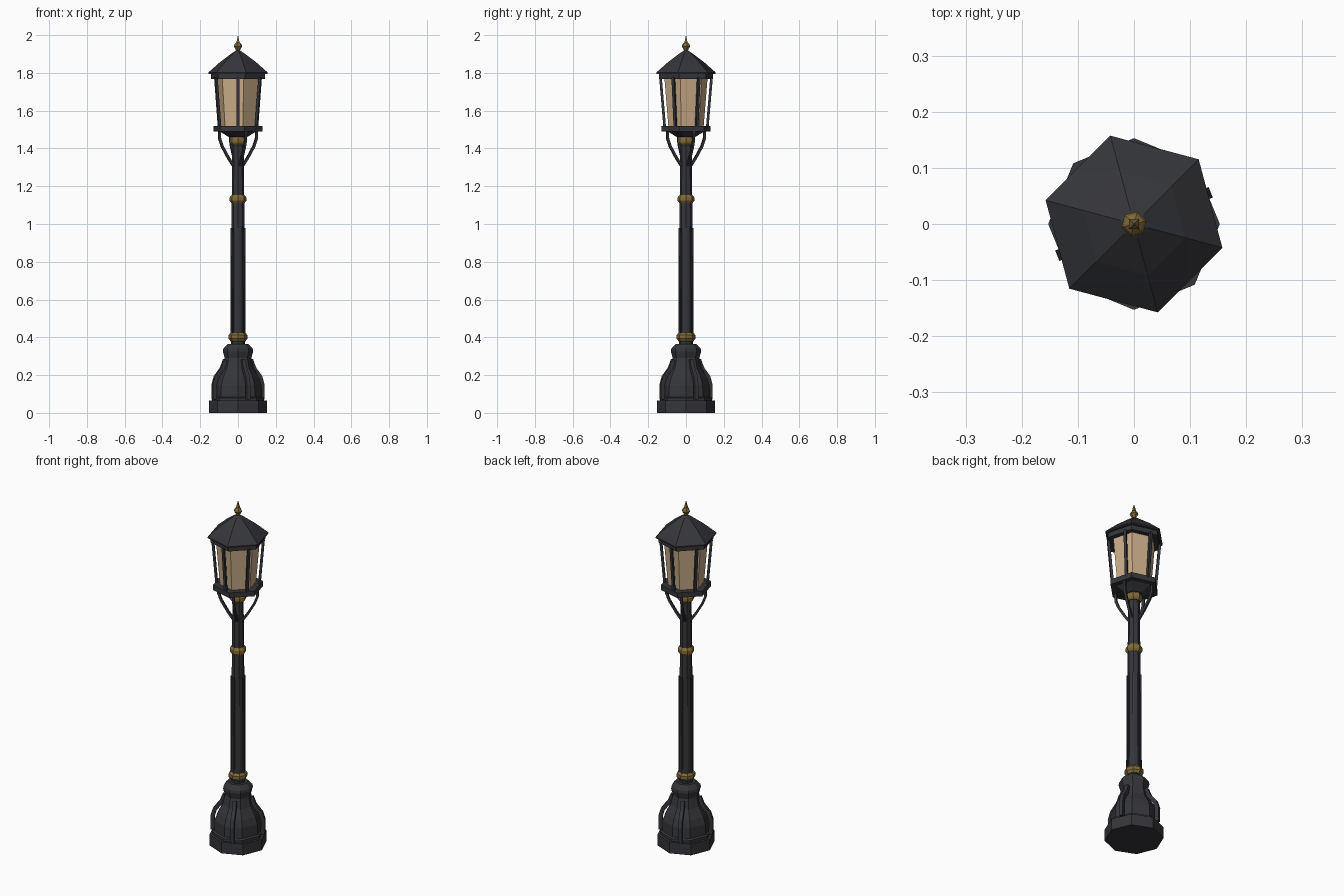
import bpy, bmesh
from math import sin, cos, radians, tau

cube = bpy.data.objects.get("Cube")
if cube:
    bpy.data.objects.remove(cube, do_unlink=True)


def material(name, rgb, roughness=0.6):
    m = bpy.data.materials.new(name)
    m.use_nodes = True
    m.diffuse_color = (*rgb, 1)
    shader = m.node_tree.nodes["Principled BSDF"]
    shader.inputs["Base Color"].default_value = (*rgb, 1)
    shader.inputs["Roughness"].default_value = roughness
    return m


IRON = material("dark iron", (0.036, 0.037, 0.043))
BRASS = material("aged brass", (0.23, 0.15, 0.04))
GLASS = material("warm glass", (0.60, 0.42, 0.25))


def finish(name, bm, mat):
    bmesh.ops.recalc_face_normals(bm, faces=bm.faces)
    mesh = bpy.data.meshes.new(name)
    bm.to_mesh(mesh)
    bm.free()
    mesh.materials.append(mat)
    ob = bpy.data.objects.new(name, mesh)
    bpy.context.collection.objects.link(ob)
    return ob


def lathe(name, profile, sides, mat, turn=0):
    """Faceted solid from (radius, height) pairs, listed bottom to top."""
    bm = bmesh.new()
    rings = []
    for r, z in profile:
        angles = [radians(turn) + tau * i / sides for i in range(sides)]
        rings.append([bm.verts.new((r * cos(a), r * sin(a), z)) for a in angles])
    for low, high in zip(rings, rings[1:]):
        for i in range(sides):
            j = (i + 1) % sides
            bm.faces.new((low[i], low[j], high[j], high[i]))
    bm.faces.new(rings[0])
    bm.faces.new(rings[-1])
    return finish(name, bm, mat)


def bars(name, path, width, depth, count, turn, mat):
    """Square bars swept along a (radius, height) path, repeated around the axis."""
    bm = bmesh.new()
    for k in range(count):
        a = radians(turn) + tau * k / count
        rings = []
        for i, (r, z) in enumerate(path):
            r0, z0 = path[max(i - 1, 0)]
            r1, z1 = path[min(i + 1, len(path) - 1)]
            length = ((r1 - r0) ** 2 + (z1 - z0) ** 2) ** 0.5
            nr, nz = (z1 - z0) / length, (r0 - r1) / length
            ring = []
            for s, d in ((-1, -1), (1, -1), (1, 1), (-1, 1)):
                rr, side = r + nr * d * depth / 2, s * width / 2
                ring.append(bm.verts.new((rr * cos(a) - side * sin(a),
                                          rr * sin(a) + side * cos(a),
                                          z + nz * d * depth / 2)))
            rings.append(ring)
        for low, high in zip(rings, rings[1:]):
            for i in range(4):
                j = (i + 1) % 4
                bm.faces.new((low[i], low[j], high[j], high[i]))
        bm.faces.new(rings[0])
        bm.faces.new(rings[-1])
    return finish(name, bm, mat)


def collar(name, z, height, radius):
    h = height / 2
    lathe(name, [(radius * 0.78, z - h), (radius, z - h * 0.4),
                 (radius, z + h * 0.4), (radius * 0.78, z + h)], 8, BRASS)


# Octagonal foot and waisted pedestal
lathe("plinth", [(0.153, 0), (0.153, 0.065)], 8, IRON)
lathe("pedestal", [(0.138, 0.065), (0.138, 0.08), (0.127, 0.085), (0.125, 0.145),
                   (0.112, 0.185), (0.083, 0.235), (0.07, 0.29), (0.08, 0.325),
                   (0.078, 0.34), (0.055, 0.365)], 8, IRON)
bars("pedestal_scrolls", [(0.072, 0.28), (0.09, 0.235), (0.125, 0.19),
                          (0.137, 0.15), (0.136, 0.07)], 0.02, 0.022, 4, 22.5, IRON)

# Tapered post with raised flutes
lathe("post", [(0.038, 0.36), (0.036, 0.62), (0.033, 1.13), (0.030, 1.42)], 8, IRON)
bars("post_flutes", [(0.036, 0.42), (0.035, 0.98)], 0.008, 0.008, 8, 0, IRON)

# Brass collars
collar("lower_collar", 0.402, 0.046, 0.05)
collar("middle_collar", 1.132, 0.044, 0.044)
collar("upper_collar", 1.44, 0.044, 0.045)

# Curved brackets under the lantern
bars("lantern_brackets", [(0.028, 1.31), (0.055, 1.35), (0.09, 1.41),
                          (0.105, 1.45), (0.106, 1.495)], 0.013, 0.013, 4, 22.5, IRON)

# Lantern base, glass and frame
lathe("lantern_base", [(0.05, 1.46), (0.10, 1.49), (0.134, 1.49), (0.134, 1.52)],
      6, IRON, 45)
lathe("lantern_glass", [(0.097, 1.52), (0.118, 1.77)], 6, GLASS, 45)
bars("lantern_frame", [(0.113, 1.515), (0.135, 1.775)], 0.014, 0.014, 6, 30, IRON)
lathe("lantern_top_ring", [(0.148, 1.768), (0.148, 1.798)], 6, IRON, 45)

# Hipped roof and finial
lathe("roof", [(0.163, 1.795), (0.163, 1.802), (0.095, 1.86), (0.025, 1.91),
               (0.012, 1.918)], 6, IRON, 45)
lathe("finial_knob", [(0.01, 1.908), (0.013, 1.925), (0.023, 1.94), (0.018, 1.953),
                      (0.008, 1.962)], 6, BRASS, 15)
lathe("finial_spike", [(0.013, 1.955), (0.0008, 2.0)], 4, BRASS, 45)
